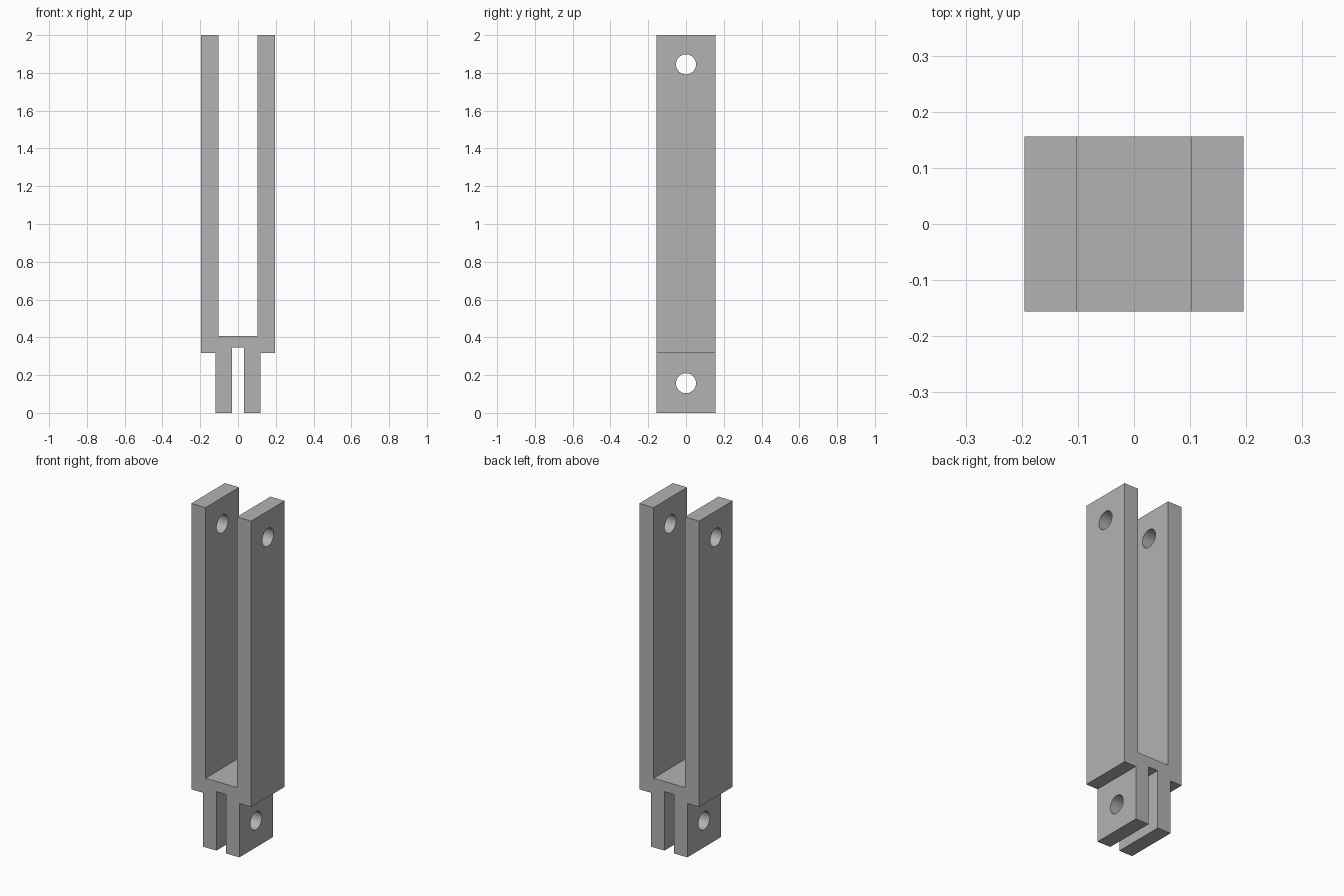
import bpy
import bmesh
from math import radians
from mathutils import Matrix

cube = bpy.data.objects.get("Cube")
if cube:
    bpy.data.objects.remove(cube, do_unlink=True)

HALF_DEPTH = 0.156
HOLE_RADIUS = 0.053
HOLE_HEIGHTS = (0.157, 1.845)

grey = bpy.data.materials.new("plain grey")
grey.use_nodes = True
colour = (0.45, 0.45, 0.45, 1)
grey.diffuse_color = colour
grey.node_tree.nodes["Principled BSDF"].inputs["Base Color"].default_value = colour


def make_object(name, bm):
    bmesh.ops.recalc_face_normals(bm, faces=bm.faces)
    mesh = bpy.data.meshes.new(name)
    bm.to_mesh(mesh)
    bm.free()
    obj = bpy.data.objects.new(name, mesh)
    bpy.context.collection.objects.link(obj)
    mesh.materials.append(grey)
    return obj


# Double fork: half outline from the slot top round to the upper floor, mirrored
half = [(0.031, 0.347), (0.031, 0), (0.118, 0), (0.118, 0.317),
        (0.195, 0.317), (0.195, 2), (0.102, 2), (0.102, 0.407)]
outline = half + [(-x, z) for x, z in reversed(half)]
bm = bmesh.new()
front = bm.faces.new([bm.verts.new((x, -HALF_DEPTH, z)) for x, z in outline])
result = bmesh.ops.extrude_face_region(bm, geom=[front])
moved = [v for v in result["geom"] if isinstance(v, bmesh.types.BMVert)]
bmesh.ops.translate(bm, verts=moved, vec=(0, 2 * HALF_DEPTH, 0))
fork = make_object("double_fork", bm)

# Pin holes through both pairs of arms
bm = bmesh.new()
for z in HOLE_HEIGHTS:
    place = Matrix.Translation((0, 0, z)) @ Matrix.Rotation(radians(90), 4, "Y")
    bmesh.ops.create_cone(bm, cap_ends=True, segments=48, radius1=HOLE_RADIUS,
                          radius2=HOLE_RADIUS, depth=1, matrix=place)
cutter = make_object("pin_hole_cutter", bm)
cutter.hide_render = True

cut = fork.modifiers.new("pin_holes", "BOOLEAN")
cut.operation = "DIFFERENCE"
cut.solver = "EXACT"
cut.object = cutter
bpy.ops.object.select_all(action="DESELECT")
fork.select_set(True)
bpy.context.view_layer.objects.active = fork
bpy.ops.object.modifier_apply(modifier=cut.name)
bpy.data.objects.remove(cutter, do_unlink=True)

# Smooth hole walls, sharp edges elsewhere
bpy.ops.object.shade_smooth_by_angle(angle=radians(30))
